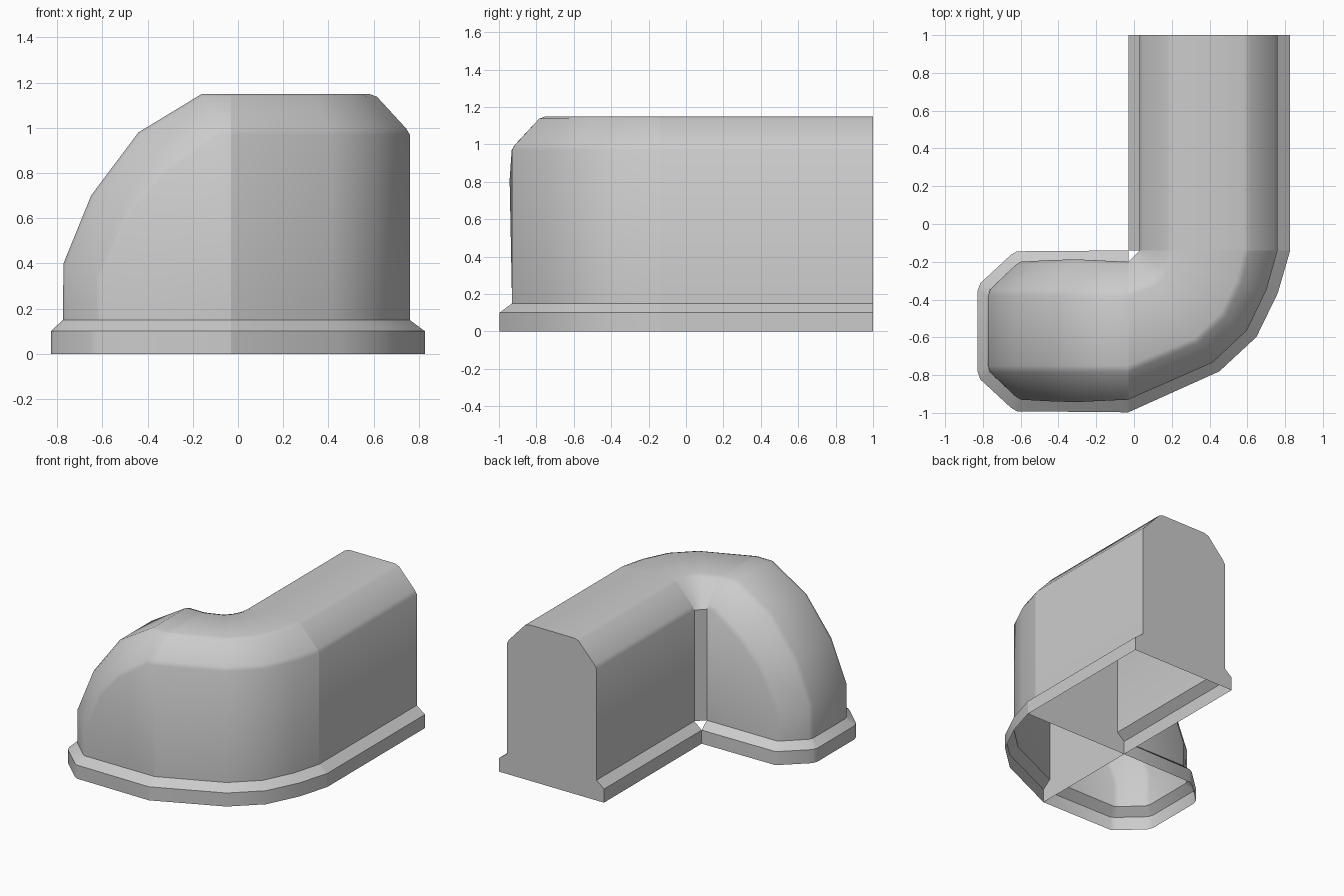
import bpy, bmesh
from math import radians, cos, sin

if "Cube" in bpy.data.objects:
    bpy.data.objects.remove(bpy.data.objects["Cube"])

PX, PY = -0.03, -0.14              # inner corner the wall turns around
# softened chamfer profile: (distance from the pivot, blend shoulder -> top)
HALF = [(0.06, 0), (0.076, 0.15), (0.205, 0.93), (0.24, 1)]
CHAMFER = HALF + [(0.85 - r, t) for r, t in reversed(HALF)]
BODY = [(r, 0.97 + 0.18 * t) for r, t in CHAMFER]
SECTION = [(0, 0), (0, 0.1), (0.06, 0.15)] + BODY + [(0.79, 0.15), (0.857, 0.1), (0.857, 0)]


def grid(rows):
    """Quads between neighbouring rows of points."""
    return [[a[i], a[i + 1], b[i + 1], b[i]]
            for a, b in zip(rows, rows[1:]) for i in range(len(a) - 1)]


def build(name, faces):
    bm = bmesh.new()
    for f in faces:
        bm.faces.new([bm.verts.new(p) for p in f])
    bmesh.ops.remove_doubles(bm, verts=bm.verts, dist=0.0005)
    bmesh.ops.recalc_face_normals(bm, faces=bm.faces)
    me = bpy.data.meshes.new(name)
    bm.to_mesh(me)
    bm.free()
    ob = bpy.data.objects.new(name, me)
    bpy.context.collection.objects.link(ob)
    bpy.ops.object.select_all(action='DESELECT')
    ob.select_set(True)
    bpy.context.view_layer.objects.active = ob
    bpy.ops.object.shade_smooth_by_angle(angle=radians(35))


# straight run, closed at both ends and open underneath
rows = [[(PX + r, y, z) for r, z in SECTION] for y in (1, PY)]
build("straight_wall", grid(rows) + rows)

# quarter bend, open at the inner foot
rows = []
for deg, scale in ((0, 1), (16, 0.96), (34, 0.955), (53, 0.935), (90, 1)):
    c, s = cos(radians(deg)), sin(radians(deg))
    row = []
    for r, z in SECTION[2:]:
        k = r / (c + s) if r < 0.07 else r * (1 - (1 - scale) * r / 0.857)
        row.append((PX + k * c, PY - k * s, z))
    rows.append(row)
build("corner_bend", grid(rows))

# rounded end: shoulder x, z and top x, z of each arch station, plus side bulge
STATIONS = [(-0.03, 0.97, -0.03, 1.15, 0), (-0.08, 0.97, -0.16, 1.15, 0.002),
            (-0.31, 0.81, -0.44, 0.98, 0.013), (-0.46, 0.64, -0.65, 0.70, 0.008),
            (-0.6, 0.33, -0.772, 0.40, 0), (-0.6, 0.15, -0.775, 0.15, 0)]
arch = []
for sx, sz, tx, tz, bulge in STATIONS:
    arch.append([(sx + (tx - sx) * t,
                  PY - r - bulge * (1 - t) * (1 if r > 0.425 else -1),
                  sz + (tz - sz) * t) for r, t in CHAMFER])
faces = grid(arch)

# flat sides of the end, fanned from the lower corner
for col, y in ((0, PY - 0.06), (-1, PY - 0.79)):
    edge = [row[col] for row in arch]
    faces += [[(PX, y, 0.15), a, b] for a, b in zip(edge, edge[1:])]

# flared foot around the end
foot = [[(PX, PY - 0.06, 0.15)] + arch[-1] + [(PX, PY - 0.79, 0.15)]]
for z in (0.1, 0):
    foot.append([(PX, PY, z)]
                + [(-0.62 - 0.208 * t, PY - 0.428 - (r - 0.425) * 1.16, z) for r, t in CHAMFER]
                + [(PX, PY - 0.857, z)])
faces += grid(foot)

# inner partition where the end meets the bend
faces.append([(PX, PY - r, z) for r, z in SECTION])
build("rounded_end", faces)
